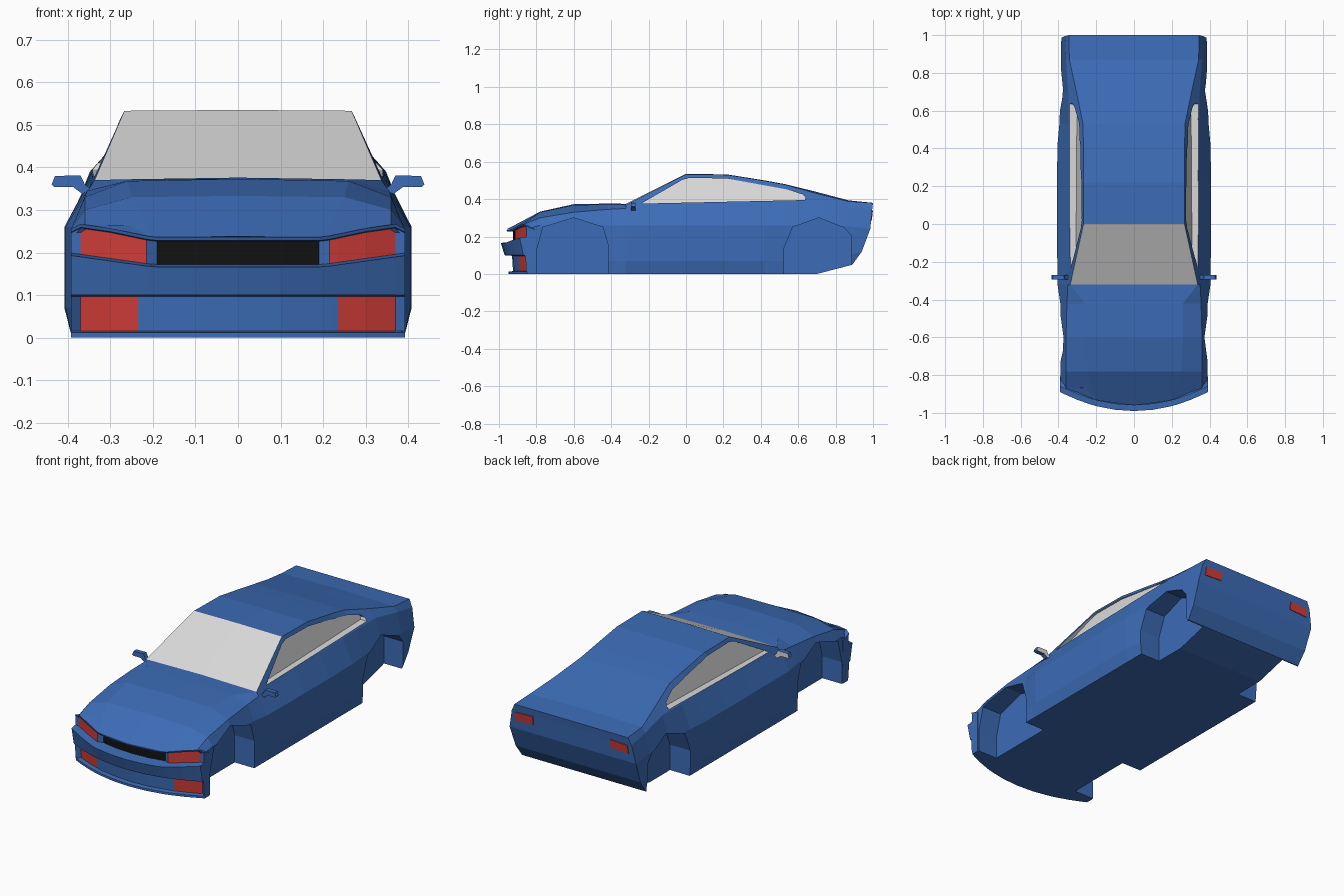
import bpy, bmesh

if "Cube" in bpy.data.objects:
    bpy.data.objects.remove(bpy.data.objects["Cube"])

def mat(name, r, g, b):
    m = bpy.data.materials.new(name)
    m.diffuse_color = (r, g, b, 1)
    m.use_nodes = True
    m.node_tree.nodes["Principled BSDF"].inputs["Base Color"].default_value = m.diffuse_color
    return m

MATS = [mat("blue paint", .045, .15, .47), mat("pale glass", .7, .7, .7),
        mat("red lamp", .62, .045, .04), mat("black grille", .006, .006, .006)]
BLUE, GLASS, RED, BLACK = range(4)

def finish(name, bm):
    bmesh.ops.recalc_face_normals(bm, faces=bm.faces)
    me = bpy.data.meshes.new(name)
    bm.to_mesh(me)
    bm.free()
    for m in MATS:
        me.materials.append(m)
    ob = bpy.data.objects.new(name, me)
    bpy.context.collection.objects.link(ob)
    return ob

def prism(bm, front, back, index):
    """Closed solid between two matching outlines."""
    a = [bm.verts.new(p) for p in front]
    b = [bm.verts.new(p) for p in back]
    n = len(a)
    faces = [bm.faces.new(a), bm.faces.new(b)]
    faces += [bm.faces.new((a[i], a[(i + 1) % n], b[(i + 1) % n], b[i])) for i in range(n)]
    for f in faces:
        f.material_index = index

def bend(x):
    """Rounding of the nose in plan."""
    return .1 * (abs(x) / .39) ** 2

# Body: lofted sections: y, side x, shoulder z, belt x z, upper edge x z, centre z
STATIONS = [
    (-.78, .39, .26, .36, .30, .25, .33, .333),
    (-.60, .39, .26, .36, .33, .26, .368, .373),
    (-.42, .39, .26, .355, .345, .26, .372, .376),
    (-.32, .405, .26, .35, .35, .337, .37, .375),
    (0, .408, .26, .345, .372, .267, .533, .535),
    (.22, .408, .26, .345, .378, .267, .53, .532),
    (.42, .405, .26, .345, .385, .268, .498, .5),
    (.53, .395, .26, .345, .388, .27, .478, .48),
    (.70, .388, .26, .348, .39, .305, .43, .438),
    (.87, .386, .255, .36, .36, .342, .388, .393),
]
halves = [[(.39, -.82, 0), (.39, -.82, .07), (.386, -.85, .24), (.36, -.868, .265),
           (.2, -.933, .235), (0, -.96, .238)]]
for y, xs, zs, xb, zb, xe, ze, zc in STATIONS:
    low = max(0, (y - .71) * .275)
    halves.append([(min(xs, .39), y, low), (xs, y, .07 + low * .6), (xs, y, zs),
                   (xb, y, zb), (xe, y, ze), (0, y, zc)])
halves.append([(.375, .89, .05), (.38, .94, .12), (.385, .985, .24), (.365, .995, .34),
               (.345, 1, .38), (0, 1, .38)])

bm = bmesh.new()
rings = []
for h in halves:
    full = h + [(-x, y, z) for x, y, z in reversed(h[:-1])]
    rings.append([bm.verts.new(p) for p in full])
for s in range(len(rings) - 1):
    a, b = rings[s], rings[s + 1]
    for i in range(11):
        j = (i + 1) % 11
        f = bm.faces.new((a[i], a[j], b[j], b[i]))
        if s == 4 and i in (4, 5):          # windscreen
            f.material_index = GLASS
for r in (rings[0], rings[-1]):             # end caps in level strips
    for i in range(4):
        bm.faces.new((r[i], r[i + 1], r[9 - i], r[10 - i]))
    bm.faces.new((r[4], r[5], r[6]))
body = finish("body", bm)

# Cutters: wheel arches and recessed side windows
FRONT_ARCH = [(-.8, -.05), (-.8, .12), (-.765, .25), (-.6, .3), (-.445, .25), (-.415, .15), (-.415, -.05)]
REAR_ARCH = [(.525, -.05), (.525, .14), (.57, .25), (.71, .3), (.85, .245), (.885, .2), (.885, -.05)]
WINDOW = [(-.24, .376), (-.02, .503), (.02, .514), (.22, .51), (.54, .452), (.625, .425), (.64, .41), (.635, .395)]
bm = bmesh.new()
for s in (-1, 1):
    for arch in (FRONT_ARCH, REAR_ARCH):
        prism(bm, [(s * .27, y, z) for y, z in arch], [(s * .5, y, z) for y, z in arch], BLUE)
    prism(bm, [(s * (.308 - (z - .375) * .3), y, z) for y, z in WINDOW],
          [(s * .5, y, z) for y, z in WINDOW], GLASS)
cutter = finish("arch_and_window_cutter", bm)
cutter.hide_render = True
mod = body.modifiers.new("cut", 'BOOLEAN')
mod.operation = 'DIFFERENCE'
mod.solver = 'EXACT'
mod.object = cutter
bpy.context.view_layer.objects.active = body
bpy.ops.object.modifier_apply(modifier=mod.name)
bpy.data.objects.remove(cutter)

# Front fascia: one profile swept across the nose
half = [.1, .19, .215, .235, .3, .37, .392]
COLS = [-x for x in reversed(half)] + [0] + half

def fascia_profile(x):
    ax = abs(x)
    top = .236 + max(0, min(ax, .36) - .2) * .21 - max(0, ax - .365) * .5
    shelf = .17 + max(0, ax - .2) * .14
    end = ax > .38
    upper = -.955 if end else (-.925 if ax < .2 else -.945)
    lower = -.96 if end else -.93
    b = bend(x)
    pts = [(-.96, top), (-.957, top - .008), (upper, top - .01), (upper, shelf + .002), (-.99, shelf - .004),
           (-.97, .1), (lower, .097), (lower + .005, .015), (-.95, .012), (-.95, 0)]
    return [(x, y + b, z) for y, z in pts] + [(x, -.808, 0), (x, -.808, top - .02)]

bm = bmesh.new()
cols = [[bm.verts.new(p) for p in fascia_profile(x)] for x in COLS]
n = len(cols[0])
for c in range(len(cols) - 1):
    xm = abs(COLS[c] + COLS[c + 1]) / 2
    for i in range(n):
        j = (i + 1) % n
        f = bm.faces.new((cols[c][i], cols[c][j], cols[c + 1][j], cols[c + 1][i]))
        if i == 2 and xm < .19:
            f.material_index = BLACK
        elif (i == 2 and .215 < xm < .37) or (i == 6 and .235 < xm < .37):
            f.material_index = RED
bm.faces.new(cols[0])
bm.faces.new(cols[-1])
finish("front_bumper", bm)

# Door mirrors with glass on the rear face, and tail lamps
MIRROR = [(.37, .381), (.43, .38), (.438, .36), (.432, .354), (.388, .354), (.366, .338), (.34, .345), (.36, .36)]
for s, side in ((-1, "left"), (1, "right")):
    bm = bmesh.new()
    prism(bm, [(s * x, -.295, z) for x, z in MIRROR], [(s * x, -.27, z) for x, z in MIRROR], BLUE)
    ob = finish(side + "_mirror", bm)
    for p in ob.data.polygons:
        if p.normal.y > .5:
            p.material_index = GLASS
    lamp = [(.235, .293, .991), (.345, .287, .9905), (.34, .335, .9955), (.235, .34, .9965)]
    bm = bmesh.new()
    prism(bm, [(s * x, y - .004, z) for x, z, y in lamp], [(s * x, y + .003, z) for x, z, y in lamp], RED)
    finish(side + "_tail_lamp", bm)
